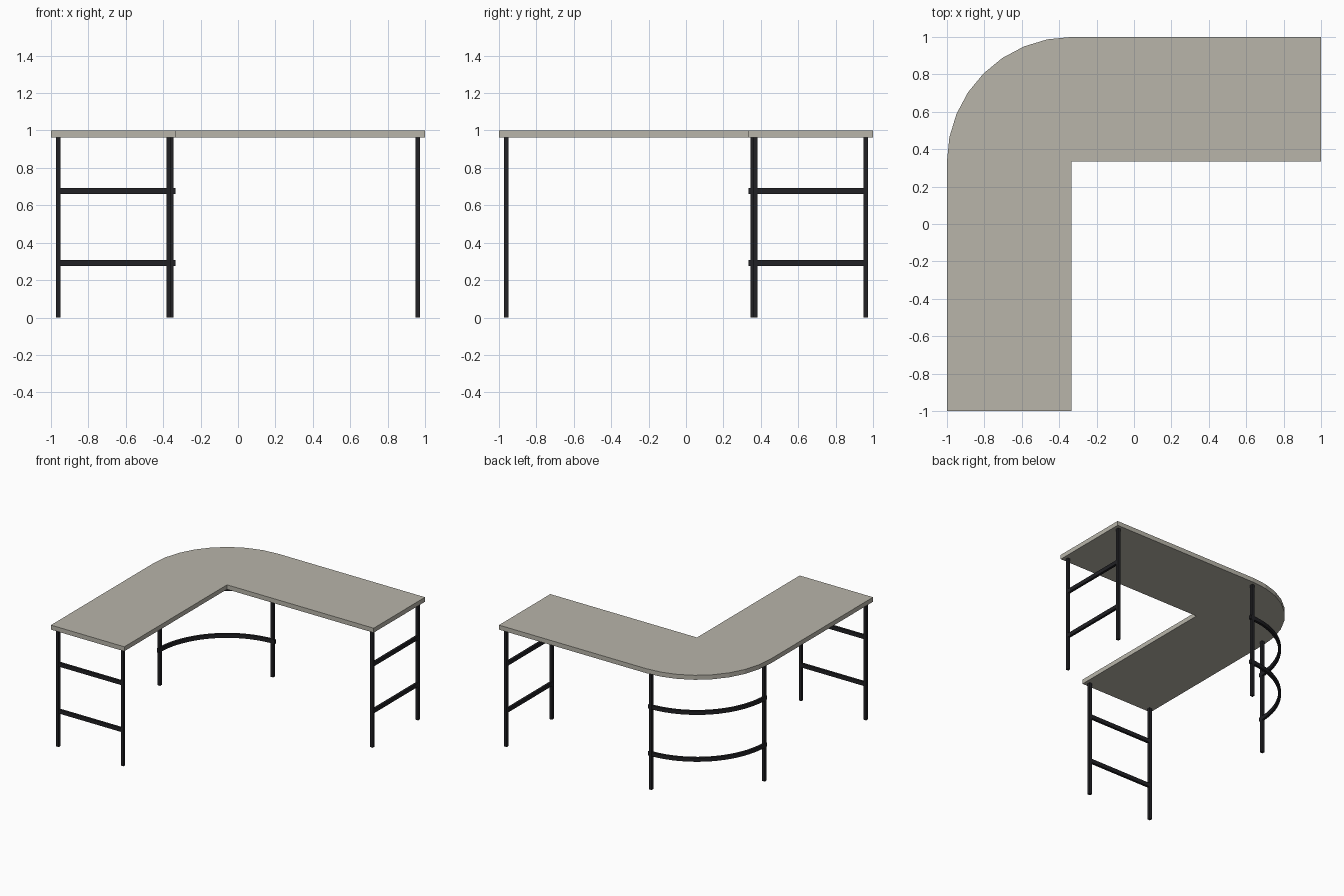
import bpy, bmesh, math
from mathutils import Vector

if "Cube" in bpy.data.objects:
    bpy.data.objects.remove(bpy.data.objects["Cube"])

def material(name, col):
    m = bpy.data.materials.new(name)
    m.diffuse_color = (*col, 1)
    m.use_nodes = True
    m.node_tree.nodes["Principled BSDF"].inputs["Base Color"].default_value = m.diffuse_color
    return m

TOP = material("warm_grey_laminate", (0.48, 0.46, 0.40))
DARK = material("black_metal", (0.015, 0.015, 0.018))

def finish(name, bm, mat):
    bmesh.ops.recalc_face_normals(bm, faces=bm.faces)
    me = bpy.data.meshes.new(name)
    bm.to_mesh(me)
    bm.free()
    me.materials.append(mat)
    ob = bpy.data.objects.new(name, me)
    bpy.context.collection.objects.link(ob)
    return ob

def prism(name, outline, z0, z1, mat):
    """Extrude a flat outline upward from z0 to z1."""
    bm = bmesh.new()
    face = bm.faces.new([bm.verts.new((x, y, z0)) for x, y in outline])
    ext = bmesh.ops.extrude_face_region(bm, geom=[face])
    vs = [g for g in ext["geom"] if isinstance(g, bmesh.types.BMVert)]
    bmesh.ops.translate(bm, verts=vs, vec=(0, 0, z1 - z0))
    return finish(name, bm, mat)

C = 1 / 3        # inner corner at (-C, C)
R = 2 / 3        # width of each wing and corner radius
UNDER = 0.963

def arc(radius, n):
    return [(-C - radius * math.cos(math.pi / 2 * i / n),
             C + radius * math.sin(math.pi / 2 * i / n)) for i in range(n + 1)]

# L-shaped top with a rounded outer corner
prism("desk_top", arc(R, 8) + [(1, 1), (1, C), (-C, C), (-C, -1), (-1, -1)],
      UNDER, 1.0, TOP)

# Square legs
H = 0.0115
def leg(name, x, y):
    prism(name, [(x - H, y - H), (x + H, y - H), (x + H, y + H), (x - H, y + H)],
          0, UNDER, DARK)

E, I, K = 0.961, 0.372, 0.357
for name, x, y in (("front_outer_leg", -E, -E), ("front_inner_leg", -I, -E),
                   ("right_inner_leg", E, I), ("right_outer_leg", E, E),
                   ("left_corner_leg", -E, K), ("back_corner_leg", -K, E)):
    leg(name, x, y)

# Two rails per leg pair: straight at the ends, curved round the corner
T = 0.01
RC = E - C
curve = arc(RC + T, 20) + arc(RC - T, 20)[::-1]
for label, z in (("lower", 0.292), ("upper", 0.677)):
    z0, z1 = z - 0.016, z + 0.016
    prism(label + "_front_rail",
          [(-E, -E - T), (-I, -E - T), (-I, -E + T), (-E, -E + T)], z0, z1, DARK)
    prism(label + "_right_rail",
          [(E - T, I), (E + T, I), (E + T, E), (E - T, E)], z0, z1, DARK)
    prism(label + "_curved_rail", curve, z0, z1, DARK)
